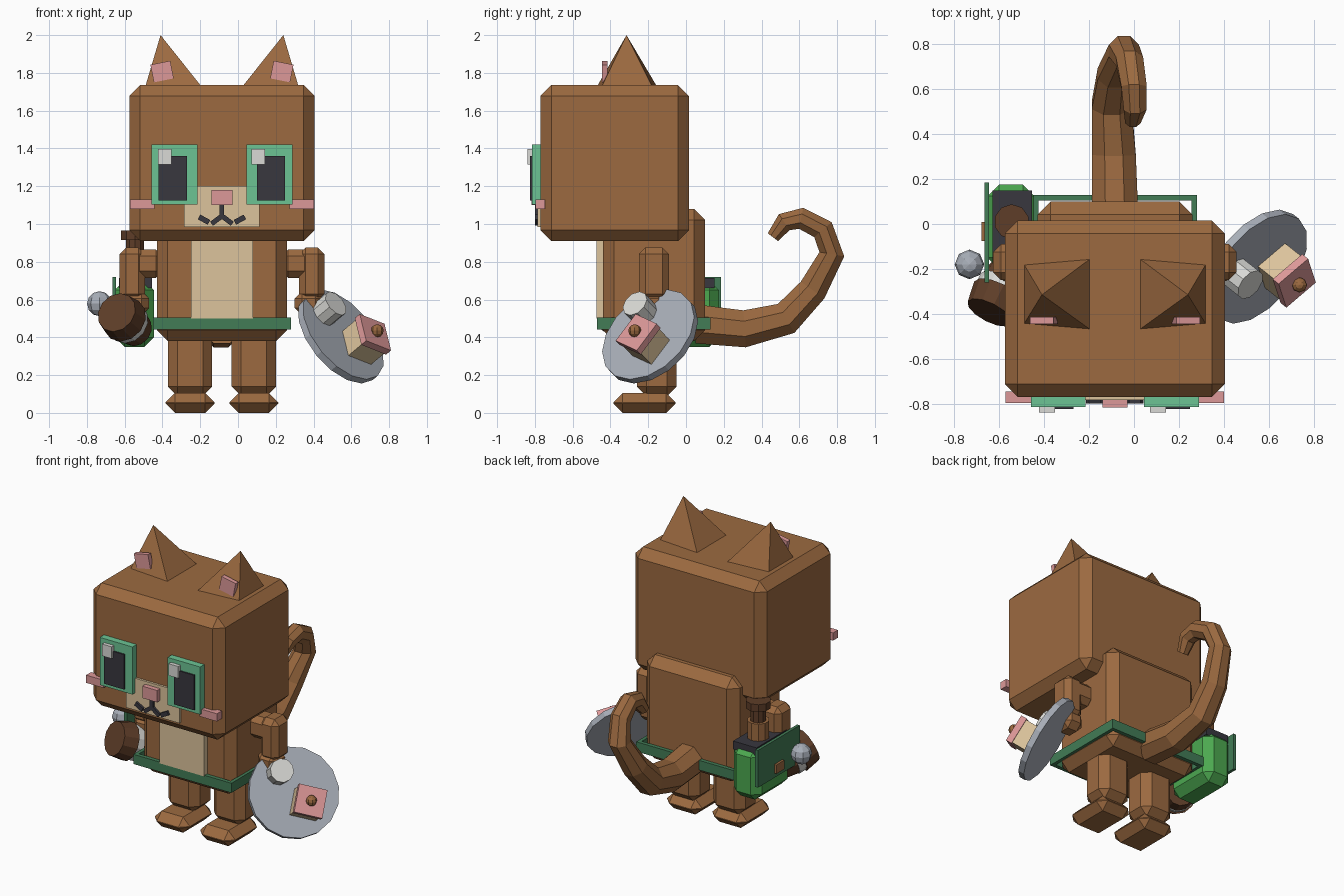
import bpy, bmesh, math
from mathutils import Matrix, Vector

if "Cube" in bpy.data.objects:
    bpy.data.objects.remove(bpy.data.objects["Cube"])

CX = -0.085  # symmetry plane of the cat


def material(name, hexcode):
    rgb = [int(hexcode[i:i + 2], 16) / 255 for i in (0, 2, 4)]
    lin = [c / 12.92 if c <= 0.04045 else ((c + 0.055) / 1.055) ** 2.4 for c in rgb]
    m = bpy.data.materials.new(name)
    m.diffuse_color = (*lin, 1)
    m.use_nodes = True
    m.node_tree.nodes["Principled BSDF"].inputs["Base Color"].default_value = m.diffuse_color
    return m


FUR = material("brown fur", "9c6a40")
CREAM = material("cream fur", "dcc49c")
PINK = material("pink", "dc9898")
MINT = material("mint green", "6cc494")
DARK = material("near black", "38373f")
WHITE = material("off white", "dadad6")
BELT = material("dark green", "427c56")
GREEN = material("bag green", "4ca850")
STEEL = material("steel grey", "a8aeb8")
COCOA = material("dark brown", "5e3d28")


def finish(name, bm, mat, matrix=Matrix()):
    bmesh.ops.recalc_face_normals(bm, faces=bm.faces)
    mesh = bpy.data.meshes.new(name)
    bm.to_mesh(mesh)
    bm.free()
    mesh.materials.append(mat)
    ob = bpy.data.objects.new(name, mesh)
    ob.matrix_world = matrix
    bpy.context.scene.collection.objects.link(ob)
    return ob


def box(name, mat, c, size, bevel=0, ry=0, frame=None):
    """Box from centre and size, with chamfered edges."""
    bm = bmesh.new()
    bmesh.ops.create_cube(bm, size=1)
    bmesh.ops.scale(bm, vec=size, verts=bm.verts)
    if bevel:
        bmesh.ops.bevel(bm, geom=bm.edges[:], offset=bevel, segments=1, affect='EDGES')
    if frame is None:
        frame = Matrix.Translation(c) @ Matrix.Rotation(ry, 4, 'Y')
    return finish(name, bm, mat, frame)


def span(name, mat, x, y, z, bevel=0):
    """Box from its limits on each axis."""
    return box(name, mat, [(a + b) / 2 for a, b in (x, y, z)],
               [b - a for a, b in (x, y, z)], bevel)


def cylinder(name, mat, frame, r1, r2, z0, z1, sides):
    bm = bmesh.new()
    bmesh.ops.create_cone(bm, cap_ends=True, segments=sides, radius1=r1, radius2=r2, depth=z1 - z0)
    bmesh.ops.translate(bm, vec=(0, 0, (z0 + z1) / 2), verts=bm.verts)
    return finish(name, bm, mat, frame)


def ball(name, mat, c, r):
    bm = bmesh.new()
    bmesh.ops.create_uvsphere(bm, u_segments=8, v_segments=6, radius=r)
    return finish(name, bm, mat, Matrix.Translation(c))


def axis_frame(origin, n, side=None):
    """Frame whose z follows n and whose x is level."""
    n = Vector(n).normalized()
    r = Vector((-n.y, n.x, 0)).normalized()
    m = Matrix((r, n.cross(r), n)).transposed().to_4x4()
    m.translation = origin
    return m


# head, torso and chest
span("head", FUR, (-0.575, 0.405), (-0.77, 0.015), (0.91, 1.735), 0.057)
span("torso", FUR, (-0.43, 0.26), (-0.44, 0.10), (0.38, 1.08), 0.058)
span("chest_patch", CREAM, (-0.25, 0.08), (-0.475, -0.43), (0.5, 0.94))

# belt ring
for y in (-0.457, 0.117):
    box("belt_long_side", BELT, (CX, y, 0.473), (0.73, 0.026, 0.065))
for s in (-1, 1):
    box("belt_short_side", BELT, (CX + s * 0.353, -0.17, 0.473), (0.024, 0.55, 0.065))

# muzzle
span("muzzle", CREAM, (-0.285, 0.115), (-0.785, -0.76), (0.985, 1.2))
span("nose", PINK, (-0.14, -0.03), (-0.818, -0.77), (1.10, 1.18))
box("mouth_stem", DARK, (CX, -0.787, 1.065), (0.024, 0.026, 0.08))

# mirrored parts
for s, tag in ((-1, "left"), (1, "right")):
    # pyramid ear with inner plate
    bm = bmesh.new()
    base = [bm.verts.new((CX + s * x, y, 1.73)) for x, y in
            ((0.405, -0.18), (0.11, -0.155), (0.11, -0.47), (0.405, -0.445))]
    tip = bm.verts.new((CX + s * 0.325, -0.315, 2.0))
    bm.faces.new(base)
    for i in range(4):
        bm.faces.new((base[i], base[(i + 1) % 4], tip))
    finish("ear_" + tag, bm, FUR)
    box("inner_ear_" + tag, PINK, (CX + s * 0.317, -0.43, 1.807), (0.107, 0.03, 0.095), ry=s * 0.2)

    # face
    box("eye_" + tag, MINT, (CX + s * 0.252, -0.79, 1.262), (0.243, 0.05, 0.32))
    box("pupil_" + tag, DARK, (CX + s * 0.26, -0.805, 1.242), (0.15, 0.04, 0.235))
    hx = -0.388 if s < 0 else 0.107
    box("eye_glint_" + tag, WHITE, (hx, -0.82, 1.356), (0.072, 0.04, 0.08))
    box("cheek_" + tag, PINK, (CX + s * 0.422, -0.772, 1.105), (0.13, 0.052, 0.052))
    box("mouth_inner_" + tag, DARK, (CX + s * 0.03, -0.787, 1.02), (0.062, 0.026, 0.026), ry=s * 0.65)
    box("mouth_outer_" + tag, DARK, (CX + s * 0.095, -0.787, 1.023), (0.06, 0.026, 0.028), ry=-s * 0.5)

    # legs and feet
    box("leg_" + tag, FUR, (CX + s * 0.169, -0.155, 0.27), (0.235, 0.21, 0.36), 0.05)
    box("foot_" + tag, FUR, (CX + s * 0.169, -0.22, 0.0525), (0.26, 0.33, 0.105), 0.05)

    # arms
    box("shoulder_" + tag, FUR, (CX + s * 0.4, -0.17, 0.79), (0.17, 0.15, 0.15), 0.035)
    box("arm_" + tag, FUR, (CX + s * 0.475, -0.17, 0.735), (0.135, 0.16, 0.28), 0.035)
    box("hand_" + tag, FUR, (CX + s * 0.46, -0.18, 0.58), (0.15, 0.15, 0.13), 0.04)

# curled tail: x, y, z, radius of each ring
path = [(-0.085, 0.06, 0.47, 0.105), (-0.09, 0.31, 0.445, 0.1), (-0.1, 0.53, 0.5, 0.09),
        (-0.085, 0.67, 0.65, 0.078), (-0.045, 0.772, 0.84, 0.068), (-0.02, 0.725, 0.97, 0.062),
        (0.0, 0.61, 1.03, 0.058), (0.005, 0.52, 1.01, 0.052), (-0.005, 0.46, 0.93, 0.035)]
bm = bmesh.new()
rings = []
for i, (x, y, z, r) in enumerate(path):
    a, b = path[max(i - 1, 0)], path[min(i + 1, len(path) - 1)]
    t = Vector((0, b[1] - a[1], b[2] - a[2])).normalized()
    side, up = Vector((1, 0, 0)), t.cross(Vector((1, 0, 0)))
    ring = []
    for k in range(8):
        ang = math.pi / 8 + k * math.pi / 4
        ring.append(bm.verts.new(Vector((x, y, z)) + r * 1.06 * (side * math.cos(ang) + up * math.sin(ang))))
    rings.append(ring)
for p, q in zip(rings, rings[1:]):
    for k in range(8):
        bm.faces.new((p[k], p[(k + 1) % 8], q[(k + 1) % 8], q[k]))
bm.faces.new(rings[0])
bm.faces.new(rings[-1])
finish("tail", bm, FUR)

# hip bag with flap, button and a bottle inside
span("bag", GREEN, (-0.652, -0.445), (-0.2, 0.175), (0.35, 0.7), 0.05)
span("bag_opening", DARK, (-0.63, -0.455), (-0.17, 0.15), (0.66, 0.715))
span("bag_flap", BELT, (-0.665, -0.645), (-0.26, 0.185), (0.47, 0.72))
span("bag_button", FUR, (-0.68, -0.66), (-0.075, 0.01), (0.5, 0.56))
bottle = Matrix.Translation((-0.545, 0.01, 0))
for name, mat, r, z0, z1 in (("bottle_body", FUR, 0.07, 0.7, 0.83), ("bottle_neck", COCOA, 0.05, 0.83, 0.915),
                             ("bottle_cap", COCOA, 0.078, 0.915, 0.965)):
    cylinder(name, mat, bottle, r, r, z0, z1, 10)

# banded mallet in the left hand
mallet = axis_frame((-0.63, -0.37, 0.52), (-0.42, -0.82, 0.38))
cylinder("mallet_face", COCOA, mallet, 0.125, 0.11, -0.07, 0.03, 12)
cylinder("mallet_band", WHITE, mallet, 0.115, 0.115, -0.12, -0.07, 12)
cylinder("mallet_back", COCOA, mallet, 0.09, 0.11, -0.22, -0.12, 12)
ball("mallet_knob", STEEL, (-0.733, -0.18, 0.578), 0.066)

# tilted plate with a cup and a cake in the right hand
plate = axis_frame((0.545, -0.19, 0.405), (0.657, -0.518, 0.548))
cylinder("plate", STEEL, plate, 0.285, 0.285, -0.02, 0.02, 16)
cup = plate @ Matrix.Translation((-0.08, 0.13, 0))
cylinder("cup", WHITE, cup, 0.075, 0.075, 0.0, 0.12, 10)
cake = plate @ Matrix.Translation((0.055, -0.085, 0)) @ Matrix.Rotation(-0.35, 4, 'Z')
box("cake", CREAM, None, (0.165, 0.165, 0.12), frame=cake @ Matrix.Translation((0, 0, 0.075)))
box("cake_icing", PINK, None, (0.18, 0.18, 0.04), frame=cake @ Matrix.Translation((0, 0, 0.15)))
ball("cake_topping", FUR, cake @ Vector((0, 0, 0.185)), 0.034)
